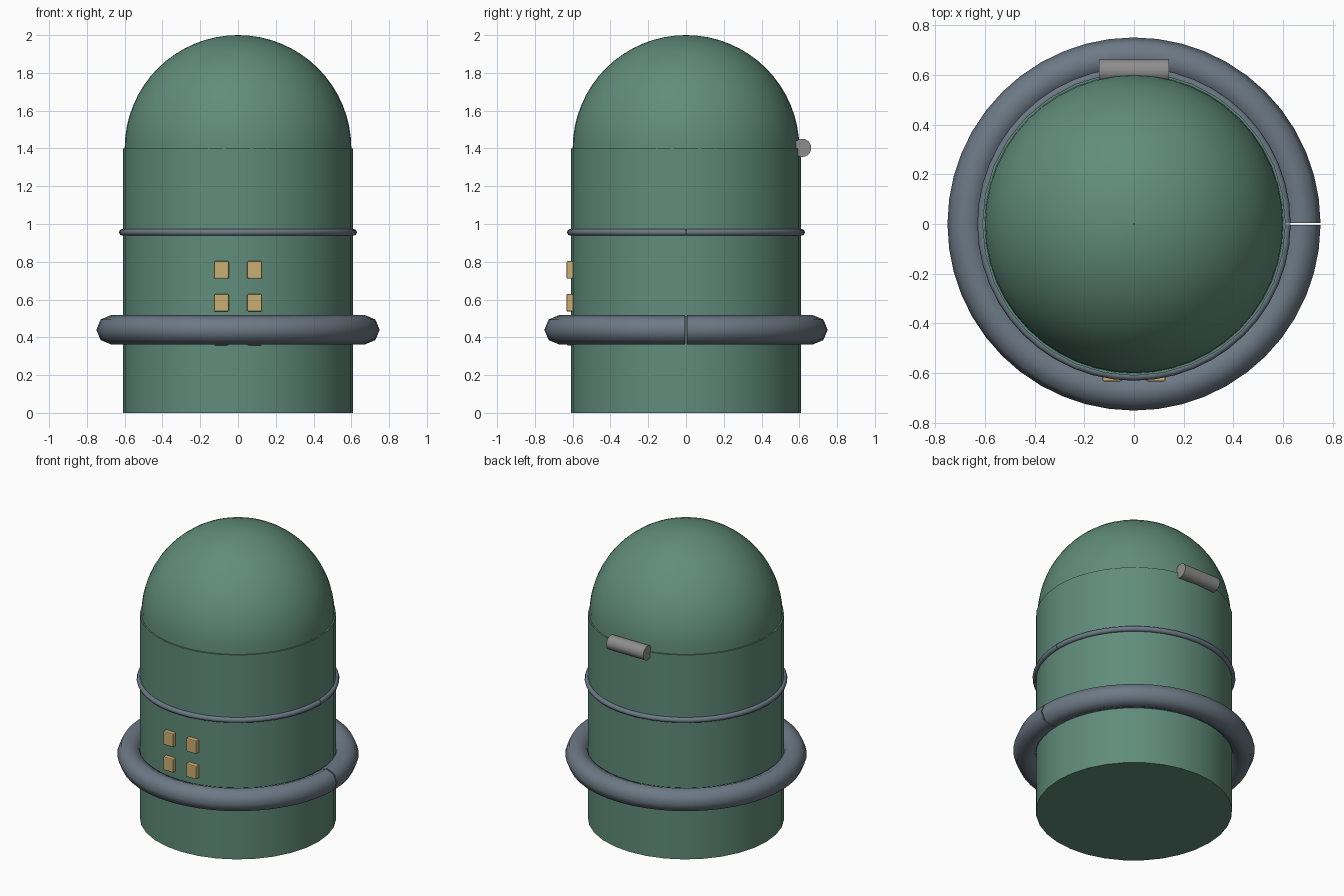
import bpy, math

if "Cube" in bpy.data.objects:
    bpy.data.objects.remove(bpy.data.objects["Cube"])


def material(name, rgb):
    m = bpy.data.materials.new(name)
    m.diffuse_color = (*rgb, 1)
    m.use_nodes = True
    m.node_tree.nodes["Principled BSDF"].inputs["Base Color"].default_value = m.diffuse_color
    return m


GREEN = material("muted green", (0.117, 0.262, 0.195))
SLATE = material("slate blue", (0.15, 0.19, 0.235))
TAN = material("tan", (0.60, 0.43, 0.17))
GREY = material("grey", (0.27, 0.27, 0.27))


def finish(ob, name, mat, smooth=True, angle=40):
    ob.name = name
    ob.data.materials.append(mat)
    if smooth:
        bpy.ops.object.select_all(action='DESELECT')
        ob.select_set(True)
        bpy.context.view_layer.objects.active = ob
        bpy.ops.object.shade_smooth_by_angle(angle=math.radians(angle))
    return ob


def revolve(name, profile, mat, steps, closed=False, gap=0.0, angle=40):
    """Spin an (r, z) profile about z; a gap leaves a slit at +x."""
    n = len(profile)
    rows = steps + 1 if gap else steps
    verts, faces = [], []
    for i in range(rows):
        a = gap / 2 + (2 * math.pi - gap) * i / steps
        verts += [(r * math.cos(a), r * math.sin(a), z) for r, z in profile]
    for i in range(steps):
        j = (i + 1) % rows
        for k in range(n if closed else n - 1):
            l = (k + 1) % n
            faces.append((i * n + k, j * n + k, j * n + l, i * n + l))
    if gap:
        faces.append(tuple(range(n)))
        faces.append(tuple(reversed(range(steps * n, steps * n + n))))
    me = bpy.data.meshes.new(name)
    me.from_pydata(verts, [], faces)
    ob = bpy.data.objects.new(name, me)
    bpy.context.collection.objects.link(ob)
    return finish(ob, name, mat, True, angle)


def ring(name, radius, thick, z, gap):
    prof = [(radius + thick * math.cos(k * math.pi / 4),
             z + thick * math.sin(k * math.pi / 4)) for k in range(8)]
    revolve(name, prof, SLATE, 48, True, gap, 60)


# Bin body
bpy.ops.mesh.primitive_cylinder_add(vertices=32, radius=0.61, depth=1.4, location=(0, 0, 0.7))
finish(bpy.context.object, "body", GREEN)

# Domed lid
dome = [(0.6 * math.cos(k * math.pi / 32), 1.4 + 0.6 * math.sin(k * math.pi / 32))
        for k in range(16)] + [(0.002, 2.0)]
revolve("dome_lid", dome, GREEN, 48)

# Bands around the body
ring("bumper_ring", 0.673, 0.077, 0.44, 0.012)
ring("thin_band", 0.612, 0.018, 0.956, 0.006)

# Buttons on the front: two columns, three rows
for row, z in enumerate((0.757, 0.583, 0.404)):
    for side in (-1, 1):
        bpy.ops.mesh.primitive_cube_add(size=1, location=(side * 0.0875, -0.615, z))
        ob = bpy.context.object
        ob.scale = (0.078, 0.035, 0.092)
        bpy.ops.object.transform_apply(location=False, rotation=False, scale=True)
        bev = ob.modifiers.new("soft_edges", 'BEVEL')
        bev.width = 0.006
        bev.segments = 2
        finish(ob, f"button_{row}_{'left' if side < 0 else 'right'}", TAN, False)

# Lid hinge at the back
bpy.ops.mesh.primitive_cylinder_add(vertices=24, radius=0.048, depth=0.28,
                                    location=(0, 0.615, 1.403), rotation=(0, math.pi / 2, 0))
finish(bpy.context.object, "hinge", GREY)
